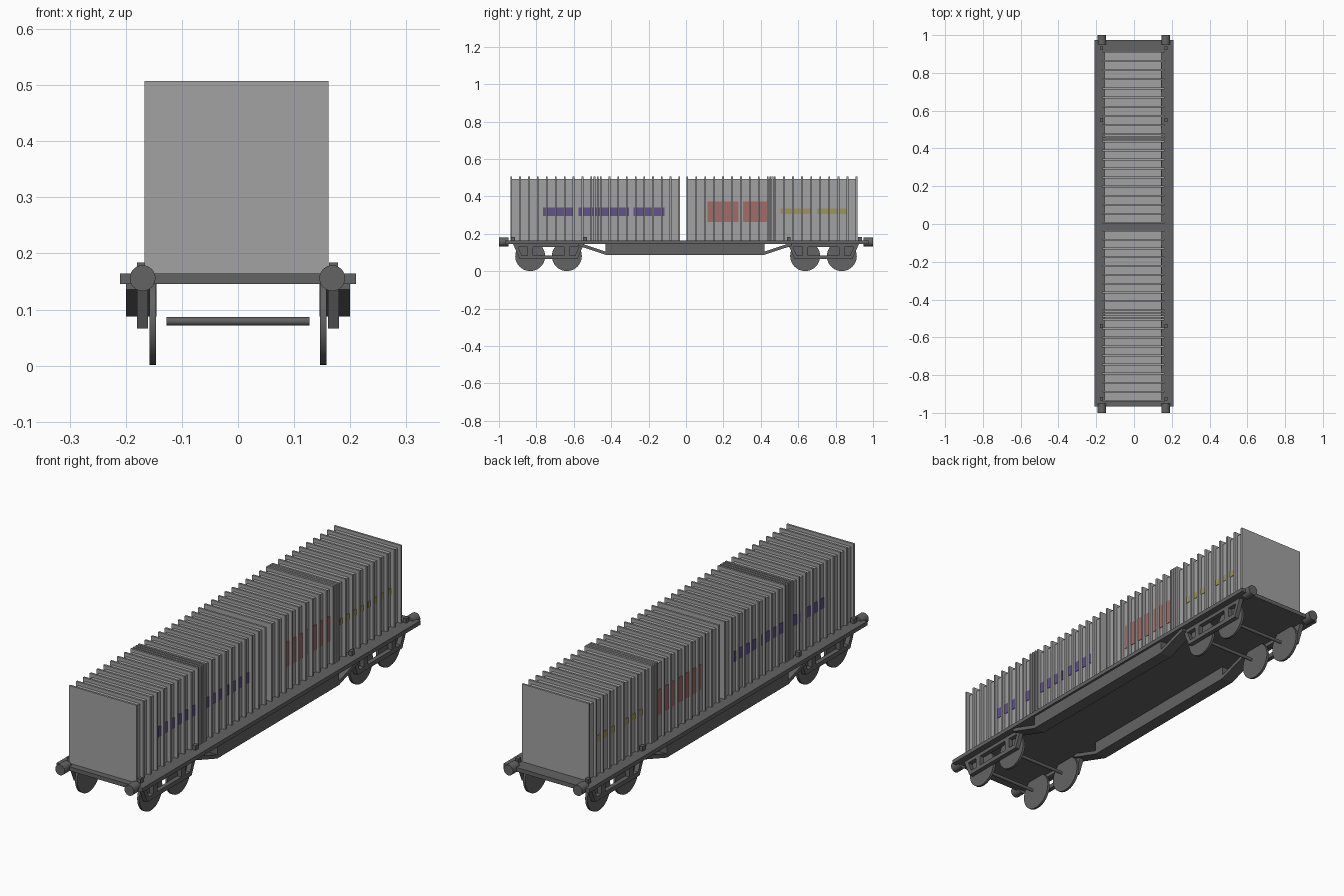
import bpy, bmesh, math
from mathutils import Matrix, Vector

if "Cube" in bpy.data.objects:
    bpy.data.objects.remove(bpy.data.objects["Cube"])


def material(name, r, g, b):
    m = bpy.data.materials.new(name)
    m.diffuse_color = (r, g, b, 1)
    m.use_nodes = True
    m.node_tree.nodes["Principled BSDF"].inputs["Base Color"].default_value = m.diffuse_color
    return m


LIGHT = material("light grey", 0.36, 0.36, 0.36)
DARK = material("dark grey", 0.125, 0.125, 0.125)
PURPLE = material("purple", 0.125, 0.085, 0.25)
RED = material("dull red", 0.36, 0.15, 0.14)
YELLOW = material("dull yellow", 0.35, 0.30, 0.10)


def finish(name, bm, mat):
    bmesh.ops.recalc_face_normals(bm, faces=bm.faces[:])
    me = bpy.data.meshes.new(name)
    bm.to_mesh(me)
    bm.free()
    me.materials.append(mat)
    ob = bpy.data.objects.new(name, me)
    bpy.context.collection.objects.link(ob)
    return ob


def boxes(name, mat, spans):
    """Several boxes, each (x0, x1, y0, y1, z0, z1), in one object."""
    bm = bmesh.new()
    for x0, x1, y0, y1, z0, z1 in spans:
        mx = Matrix.Translation(((x0 + x1) / 2, (y0 + y1) / 2, (z0 + z1) / 2)) \
            @ Matrix.Diagonal((x1 - x0, y1 - y0, z1 - z0, 1))
        bmesh.ops.create_cube(bm, size=1, matrix=mx)
    return finish(name, bm, mat)


def cylinder(name, mat, centre, r, length, axis, n=32):
    bm = bmesh.new()
    rot = Matrix.Rotation(math.pi / 2, 4, 'Y' if axis == 'X' else 'X')
    bmesh.ops.create_cone(bm, cap_ends=True, segments=n, radius1=r, radius2=r,
                          depth=length, matrix=Matrix.Translation(centre) @ rot)
    for f in bm.faces:
        f.smooth = len(f.verts) == 4
    for e in bm.edges:
        e.smooth = all(f.smooth for f in e.link_faces)
    return finish(name, bm, mat)


def side_profile(name, mat, pts, x0, x1):
    """Extrude a closed (y, z) outline across x."""
    bm = bmesh.new()
    face = bm.faces.new([bm.verts.new((x0, y, z)) for y, z in pts])
    new = bmesh.ops.extrude_face_region(bm, geom=[face])['geom']
    bmesh.ops.translate(bm, vec=Vector((x1 - x0, 0, 0)),
                        verts=[v for v in new if isinstance(v, bmesh.types.BMVert)])
    return finish(name, bm, mat)


# deck
boxes("deck", DARK, [(-0.21, 0.21, -0.967, 0.975, 0.146, 0.164)])

# ribbed covers: an inner box with thin fins all round
FIN = 0.009
BX0, BX1, BTOP = -0.155, 0.145, 0.492


def fin_rows(start, dense, end):
    rows = []
    n = round((dense[0] - start) / 0.048)
    rows += [start + (dense[0] - start) * i / n for i in range(n)]
    rows += [dense[0] + (dense[1] - dense[0]) * i / 3 for i in range(4)]
    n = round((end - dense[1]) / 0.048)
    rows += [dense[1] + (end - dense[1]) * i / n for i in range(1, n + 1)]
    return rows


front_rows = fin_rows(-0.935, (-0.506, -0.456), -0.036)
rear_rows = fin_rows(0.007, (0.437, 0.475), 0.912)
for label, rows in (("front", front_rows), ("rear", rear_rows)):
    boxes(label + "_cover", LIGHT, [(BX0, BX1, rows[0], rows[-1], 0.163, BTOP)])
    boxes(label + "_cover_fins", LIGHT,
          [(-0.167, 0.161, y - FIN / 2, y + FIN / 2, 0.163, 0.507) for y in rows])


# painted patches lying between the fins on both sides
def patches(name, mat, rows, ranges, z0, z1):
    spans = []
    for a, b in zip(rows, rows[1:]):
        for r0, r1 in ranges:
            y0, y1 = max(a + FIN / 2, r0), min(b - FIN / 2, r1)
            if y1 - y0 > 0.004:
                spans.append((BX0 - 0.002, BX0 + 0.001, y0, y1, z0, z1))
                spans.append((BX1 - 0.001, BX1 + 0.002, y0, y1, z0, z1))
    boxes(name, mat, spans)


patches("purple_patches", PURPLE, front_rows,
        [(-0.765, -0.60), (-0.575, -0.305), (-0.28, -0.115)], 0.295, 0.342)
patches("red_patches", RED, rear_rows, [(0.115, 0.28), (0.305, 0.47)], 0.263, 0.374)
patches("yellow_patches", YELLOW, rear_rows, [(0.505, 0.67), (0.70, 0.86)], 0.307, 0.335)

# deck latches
boxes("deck_latches", DARK,
      [(x - 0.008, x + 0.008, y - 0.01, y + 0.01, 0.16, 0.184)
       for x in (-0.172, 0.17) for y in (-0.925, -0.54, 0.55, 0.93)])

# fish-belly side sills with sloping struts
for s in (-1, 1):
    boxes("side_sill", DARK, [(min(s * 0.145, s * 0.2), max(s * 0.145, s * 0.2),
                               -0.43, 0.42, 0.088, 0.147)])
    for e, y in ((-1, -0.43), (1, 0.42)):
        side_profile("sill_strut", DARK,
                     [(y, 0.088), (y, 0.105), (y + e * 0.125, 0.147),
                      (y + e * 0.145, 0.147), (y + e * 0.145, 0.136)],
                     s * 0.145, s * 0.2)

# buffers
for x in (-0.17, 0.168):
    for e in (-1, 1):
        cylinder("buffer", DARK, (x, e * 0.975, 0.156), 0.023, 0.05, 'Y', 24)

# bogies
for e in (-1, 1):
    mid = e * 0.735
    for y in (mid - 0.098, mid + 0.098):
        cylinder("axle", DARK, (0, y, 0.079), 0.0075, 0.254, 'X', 16)
        for s in (-1, 1):
            cylinder("wheel", DARK, (s * 0.152, y, 0.081), 0.08, 0.011, 'X', 40)
    for s in (-1, 1):
        # lower bar rising at both ends to the deck, plus hangers and top beam
        side_profile("bogie_frame", DARK,
                     [(mid - 0.19, 0.147), (mid - 0.155, 0.066), (mid + 0.155, 0.066),
                      (mid + 0.19, 0.147), (mid + 0.17, 0.147), (mid + 0.143, 0.085),
                      (mid - 0.143, 0.085), (mid - 0.17, 0.147)],
                     s * 0.16, s * 0.18)
        boxes("bogie_beam", DARK,
              [(s * 0.17 - 0.01, s * 0.17 + 0.01, mid - 0.17, mid + 0.17, 0.13, 0.147)]
              + [(s * 0.17 - 0.01, s * 0.17 + 0.01, y - 0.014, y + 0.014, 0.075, 0.147)
                 for y in (mid - 0.098, mid + 0.098)])
